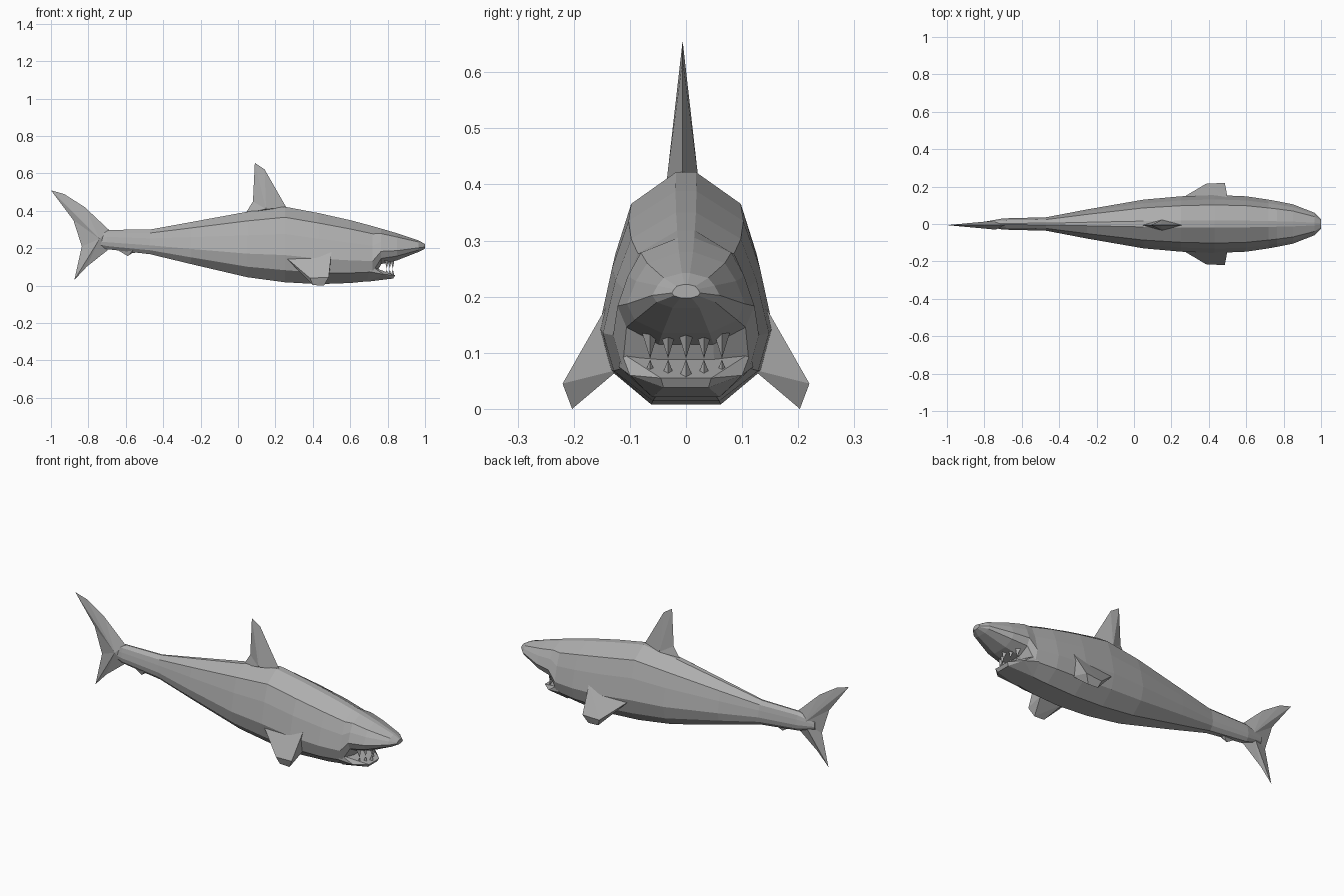
import bpy
import bmesh
from mathutils import Vector, Matrix

cube = bpy.data.objects.get("Cube")
if cube:
    bpy.data.objects.remove(cube)

grey = bpy.data.materials.new("shark grey")
grey.use_nodes = True
colour = (0.42, 0.42, 0.42, 1)
grey.diffuse_color = colour
grey.node_tree.nodes["Principled BSDF"].inputs["Base Color"].default_value = colour


def finish(name, bm):
    bmesh.ops.recalc_face_normals(bm, faces=bm.faces)
    mesh = bpy.data.meshes.new(name)
    bm.to_mesh(mesh)
    bm.free()
    mesh.materials.append(grey)
    obj = bpy.data.objects.new(name, mesh)
    bpy.context.collection.objects.link(obj)
    return obj


def loft(name, stations, half):
    """Skin mirrored cross-sections along x: (x, bottom, top, half width)."""
    bm = bmesh.new()
    outline = half + [(-y, z) for y, z in reversed(half)]
    rings = [[bm.verts.new((x, y * w, lo + z * (hi - lo))) for y, z in outline]
             for x, lo, hi, w in stations]
    n = len(outline)
    for a, b in zip(rings, rings[1:]):
        for i in range(n):
            j = (i + 1) % n
            bm.faces.new((a[i], a[j], b[j], b[i]))
    bm.faces.new(rings[0])
    bm.faces.new(rings[-1])
    return finish(name, bm)


def blade(name, outline, centre, thickness, y=-0.006):
    """Thin fin: sharp outline fanned to a thick point on each side."""
    bm = bmesh.new()
    rim = [bm.verts.new((x, y, z)) for x, z in outline]
    for side in (1, -1):
        hub = bm.verts.new((centre[0], y + side * thickness, centre[1]))
        for i, v in enumerate(rim):
            bm.faces.new((v, rim[(i + 1) % len(rim)], hub))
    return finish(name, bm)


def hull(name, points, side=1):
    bm = bmesh.new()
    verts = [bm.verts.new((x, y * side, z)) for x, y, z in points]
    result = bmesh.ops.convex_hull(bm, input=verts)
    loose = set(result["geom_interior"] + result["geom_unused"])
    bmesh.ops.delete(bm, geom=[v for v in loose if isinstance(v, bmesh.types.BMVert)],
                     context='VERTS')
    return finish(name, bm)


# Body with the snout overhanging the mouth
section = [(0.12, 1), (0.66, 0.86), (0.85, 0.64), (1, 0.36), (0.87, 0.16), (0.4, 0)]
loft("body", [
    (-0.80, 0.225, 0.27, 0.012),
    (-0.70, 0.195, 0.298, 0.03),
    (-0.47, 0.168, 0.30, 0.036),
    (-0.25, 0.115, 0.34, 0.078),
    (0.05, 0.045, 0.395, 0.13),
    (0.25, 0.018, 0.422, 0.148),
    (0.43, 0.008, 0.388, 0.155),
    (0.60, 0.014, 0.35, 0.148),
    (0.72, 0.026, 0.318, 0.13),
    (0.765, 0.115, 0.305, 0.122),
    (0.85, 0.135, 0.28, 0.105),
    (0.965, 0.18, 0.242, 0.06),
    (1.0, 0.198, 0.222, 0.025),
], section)

# Lower jaw
hull("lower_jaw", [(x, y * s, z) for s in (1, -1) for x, y, z in [
    (0.69, 0.06, 0.021), (0.70, 0.12, 0.075), (0.72, 0.115, 0.10),
    (0.78, 0.10, 0.06), (0.84, 0.045, 0.055), (0.83, 0.04, 0.038)]])

# Teeth in both jaws
for jaw, root, tip in (("lower", 0.052, 0.088), ("upper", 0.135, 0.09)):
    for i in range(5):
        y = (i - 2) * 0.032
        x = 0.828 - abs(i - 2) * 0.016
        hull(f"{jaw}_tooth_{i + 1}", [
            (x + 0.008, y, root), (x - 0.012, y - 0.014, root),
            (x - 0.012, y + 0.014, root), (x, y, tip)])

# Dorsal, tail and anal fins
blade("dorsal_fin", [(0.04, 0.385), (0.08, 0.45), (0.09, 0.656), (0.142, 0.622),
                     (0.20, 0.52), (0.26, 0.415)], (0.15, 0.41), 0.028)
blade("tail_fin", [(-0.69, 0.298), (-0.82, 0.42), (-0.93, 0.49), (-1, 0.51),
                   (-0.88, 0.35), (-0.835, 0.21), (-0.875, 0.03), (-0.81, 0.10),
                   (-0.69, 0.195)], (-0.74, 0.25), 0.024)
blade("anal_fin", [(-0.66, 0.20), (-0.59, 0.158), (-0.565, 0.175), (-0.47, 0.18),
                   (-0.55, 0.21)], (-0.56, 0.19), 0.016)

# Pectoral fins
for name, side in (("left_pectoral_fin", 1), ("right_pectoral_fin", -1)):
    hull(name, [(0.25, 0.135, 0.155), (0.50, 0.143, 0.18), (0.35, 0.12, 0.07),
                (0.49, 0.12, 0.07), (0.49, 0.165, 0.12), (0.385, 0.215, 0.04),
                (0.485, 0.22, 0.045), (0.40, 0.203, 0.003), (0.46, 0.203, 0.0)], side)
